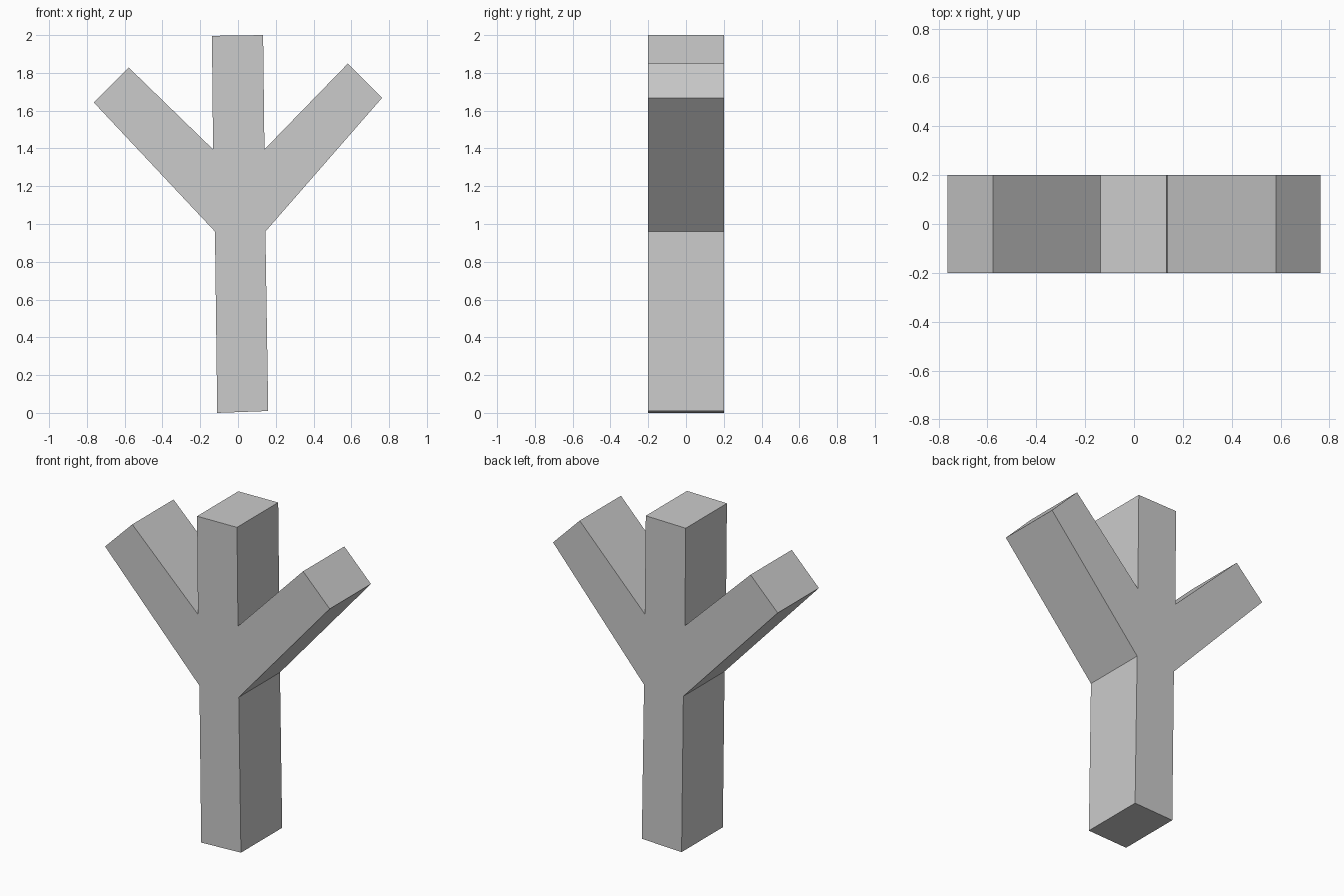
import bpy
import bmesh

cube = bpy.data.objects.get("Cube")
if cube:
    bpy.data.objects.remove(cube, do_unlink=True)

# Plain grey material
GREY = (0.6, 0.6, 0.6, 1.0)
mat = bpy.data.materials.new("plain grey")
mat.use_nodes = True
mat.diffuse_color = GREY
mat.node_tree.nodes["Principled BSDF"].inputs["Base Color"].default_value = GREY

HALF_DEPTH = 0.2

# Outline of the forked post, counter-clockwise from the foot
outline = [
    (-0.11, 0.0), (0.16, 0.01),                # foot
    (0.145, 0.96),                             # right underarm
    (0.763, 1.668), (0.582, 1.85),             # right branch tip
    (0.14, 1.395),                             # right crotch
    (0.133, 2.0), (-0.138, 1.996),             # trunk top
    (-0.132, 1.395),                           # left crotch
    (-0.578, 1.828), (-0.763, 1.643),          # left branch tip
    (-0.122, 0.96),                            # left underarm
]

# Extrude the outline through the depth
bm = bmesh.new()
front = bm.faces.new([bm.verts.new((x, -HALF_DEPTH, z)) for x, z in outline])
extruded = bmesh.ops.extrude_face_region(bm, geom=[front], use_keep_orig=True)
back_verts = [g for g in extruded["geom"] if isinstance(g, bmesh.types.BMVert)]
bmesh.ops.translate(bm, verts=back_verts, vec=(0, 2 * HALF_DEPTH, 0))
bmesh.ops.recalc_face_normals(bm, faces=bm.faces)

mesh = bpy.data.meshes.new("forked_post")
bm.to_mesh(mesh)
bm.free()
mesh.materials.append(mat)
post = bpy.data.objects.new("forked_post", mesh)
bpy.context.scene.collection.objects.link(post)
